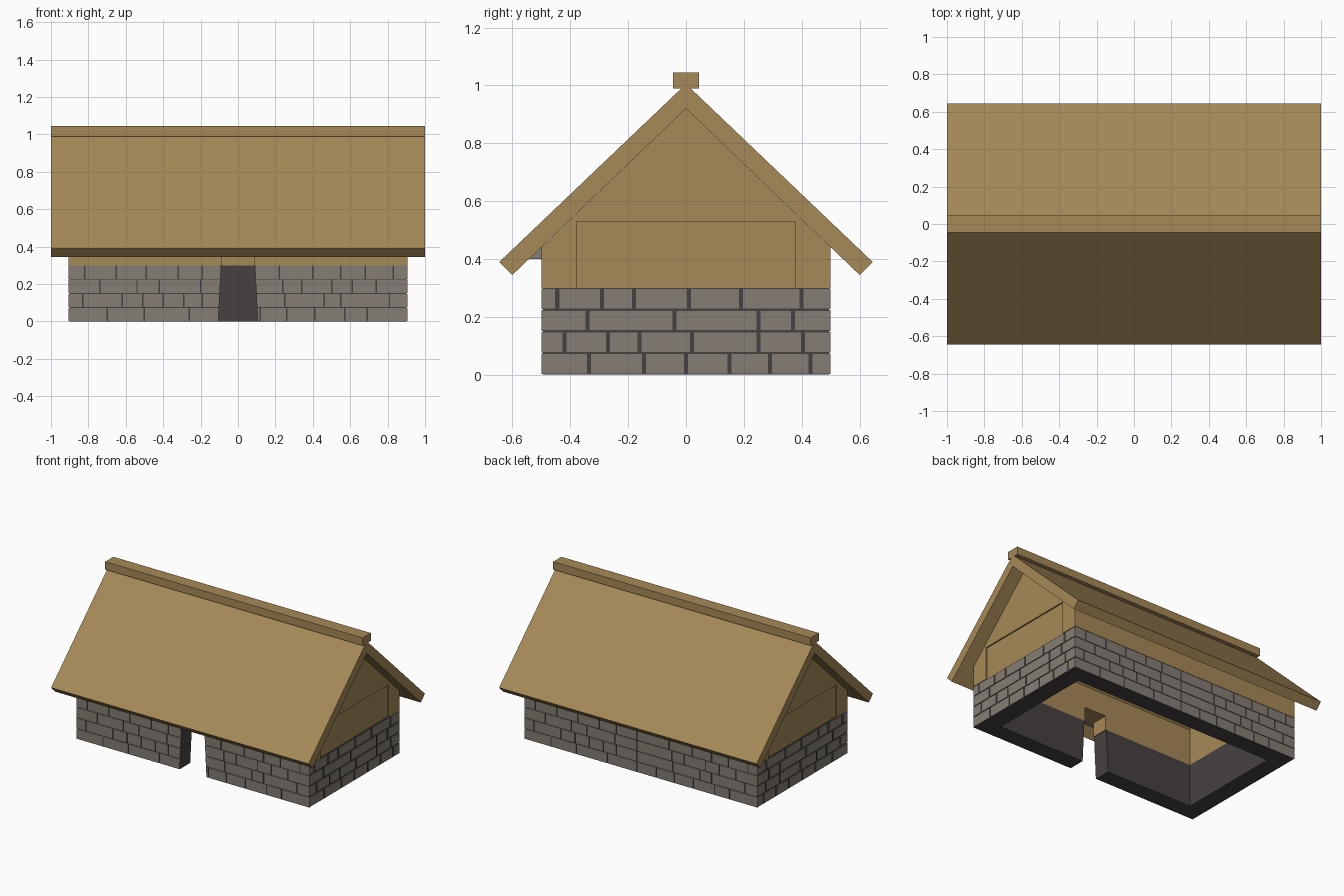
import bpy
import bmesh

cube = bpy.data.objects.get("Cube")
if cube:
    bpy.data.objects.remove(cube, do_unlink=True)


def material(name, rgb):
    m = bpy.data.materials.new(name)
    m.use_nodes = True
    m.diffuse_color = (*rgb, 1)
    m.node_tree.nodes["Principled BSDF"].inputs["Base Color"].default_value = (*rgb, 1)
    return m


WOOD = material("tan_wood", (0.38, 0.25, 0.095))
STONE = material("grey_stone", (0.235, 0.205, 0.175))
MORTAR = material("dark_mortar", (0.062, 0.052, 0.053))


def add_prism(bm, profile, axis, a, b):
    """Extrude a profile along x (points are y, z) or along y (points are x, z)."""
    def at(p, t):
        return (t, p[0], p[1]) if axis == "x" else (p[0], t, p[1])
    low = [bm.verts.new(at(p, a)) for p in profile]
    high = [bm.verts.new(at(p, b)) for p in profile]
    bm.faces.new(low)
    bm.faces.new(high[::-1])
    n = len(profile)
    for i in range(n):
        j = (i + 1) % n
        bm.faces.new((low[i], high[i], high[j], low[j]))


def finish(name, bm, mat):
    bmesh.ops.recalc_face_normals(bm, faces=bm.faces)
    me = bpy.data.meshes.new(name)
    bm.to_mesh(me)
    bm.free()
    me.materials.append(mat)
    ob = bpy.data.objects.new(name, me)
    bpy.context.scene.collection.objects.link(ob)
    return ob


def prism(name, profile, axis, a, b, mat):
    bm = bmesh.new()
    add_prism(bm, profile, axis, a, b)
    return finish(name, bm, mat)


def rect(a, b, low, high):
    return [(a, low), (b, low), (b, high), (a, high)]


# Main sizes
LX, LY = 0.905, 0.5        # outer wall faces
IX, IY = 0.78, 0.38        # inner wall faces
BASE, EAVE, PEAK = 0.3, 0.44, 0.92
PROUD = 0.005              # stones stand out from the mortar
LINTEL = 0.4
slope = (PEAK - EAVE) / LY


def under_roof(y):
    return PEAK - slope * abs(y)


def door_half(z):
    return 0.105 - 0.05 * z


# Mortar core of the stone base
MX, MY = LX - PROUD, LY - PROUD
prism("base_back", rect(-MX, MX, 0, BASE), "y", IY, MY, MORTAR)
for s, side in ((1, "left"), (-1, "right")):
    prism("base_" + side, rect(-MY, MY, 0, BASE), "x", s * IX, s * MX, MORTAR)
    front = [(s * door_half(0), 0), (s * MX, 0), (s * MX, BASE), (s * door_half(BASE), BASE)]
    prism("base_front_" + side, front, "y", -MY, -IY, MORTAR)

# Stone courses, bottom to top: joint positions along each wall
long_joints = [
    [-.7, -.5, -.26, .12, .26, .41, .57, .69],
    [-.83, -.62, -.51, -.4, -.29, -.19, .25, .46, .55, .81],
    [-.74, -.54, -.42, -.2, .24, .34, .5, .61, .74],
    [-.82, -.65, -.49, -.32, -.19, .22, .4, .55, .68, .83],
]
end_joints = [
    [-.335, -.145, 0, .15, .29, .43],
    [-.42, -.27, -.16, .02, .25, .405],
    [-.34, -.04, .25, .37],
    [-.445, -.29, -.18, .01, .19, .4],
]


def stones(name, courses, half, gap, bed, axis, a, b, door=False):
    bm = bmesh.new()
    h = BASE / len(courses)
    for row, joints in enumerate(courses):
        z0, z1 = row * h + bed, (row + 1) * h - bed
        cuts = [-half - gap] + joints + [half + gap]
        for c0, c1 in zip(cuts, cuts[1:]):
            x0, x1 = c0 + gap, c1 - gap
            if door and x0 < 0.12 and x1 > -0.12:
                # Split or trim stones at the tapered doorway
                d0, d1 = door_half(z0), door_half(z1)
                if x0 < -d0:
                    add_prism(bm, [(x0, z0), (-d0, z0), (-d1, z1), (x0, z1)], axis, a, b)
                if x1 > d0:
                    add_prism(bm, [(d0, z0), (x1, z0), (x1, z1), (d1, z1)], axis, a, b)
            else:
                add_prism(bm, rect(x0, x1, z0, z1), axis, a, b)
    return finish(name, bm, STONE)


stones("stones_front", long_joints, LX, .004, .002, "y", -LY, -MY, door=True)
back_joints = [sorted([-j for j in row] + [.03]) for row in long_joints]
stones("stones_back", back_joints, LX, .004, .002, "y", MY, LY)
for s, side in ((1, "left"), (-1, "right")):
    stones("stones_" + side, end_joints, LY, .007, .004, "x", s * MX, s * LX)

# Timber upper walls, their tops cut to the roof slope
def wall_profile(s, bottom):
    return [(s * LY, bottom), (s * LY, EAVE), (s * IY, under_roof(IY)), (s * IY, bottom)]


DOOR = door_half(LINTEL)
prism("upper_wall_back", wall_profile(1, BASE), "x", -IX, IX, WOOD)
prism("upper_wall_over_door", wall_profile(-1, LINTEL), "x", -DOOR, DOOR, WOOD)
for s, side in ((1, "left"), (-1, "right")):
    prism("upper_wall_front_" + side, wall_profile(-1, BASE), "x", s * DOOR, s * IX, WOOD)

# Gables, each with a shallow recessed panel
RY, RZ, RX = 0.378, 0.53, LX - 0.01
top = [(LY, EAVE), (0, PEAK), (-LY, EAVE)]
gable = [(-LY, BASE), (LY, BASE)] + top
frame = [(-LY, BASE), (-RY, BASE), (-RY, RZ), (RY, RZ), (RY, BASE), (LY, BASE)] + top
for s, side in ((1, "left"), (-1, "right")):
    prism("gable_" + side, gable, "x", s * IX, s * RX, WOOD)
    prism("gable_frame_" + side, frame, "x", s * RX, s * LX, WOOD)

# Stone lintel over the door, tucked under the eave
prism("door_lintel", rect(-0.545, -LY, LINTEL, 0.45), "x", -0.14, 0.14, STONE)

# Roof slabs and ridge beam
for s, side in ((-1, "front"), (1, "back")):
    slab = [(0, PEAK), (s * 0.6, 0.345), (s * 0.645, 0.39), (0, 1.005)]
    prism("roof_" + side, slab, "x", -1, 1, WOOD)
prism("ridge_beam", rect(-0.045, 0.045, 0.99, 1.045), "x", -1, 1, WOOD)
